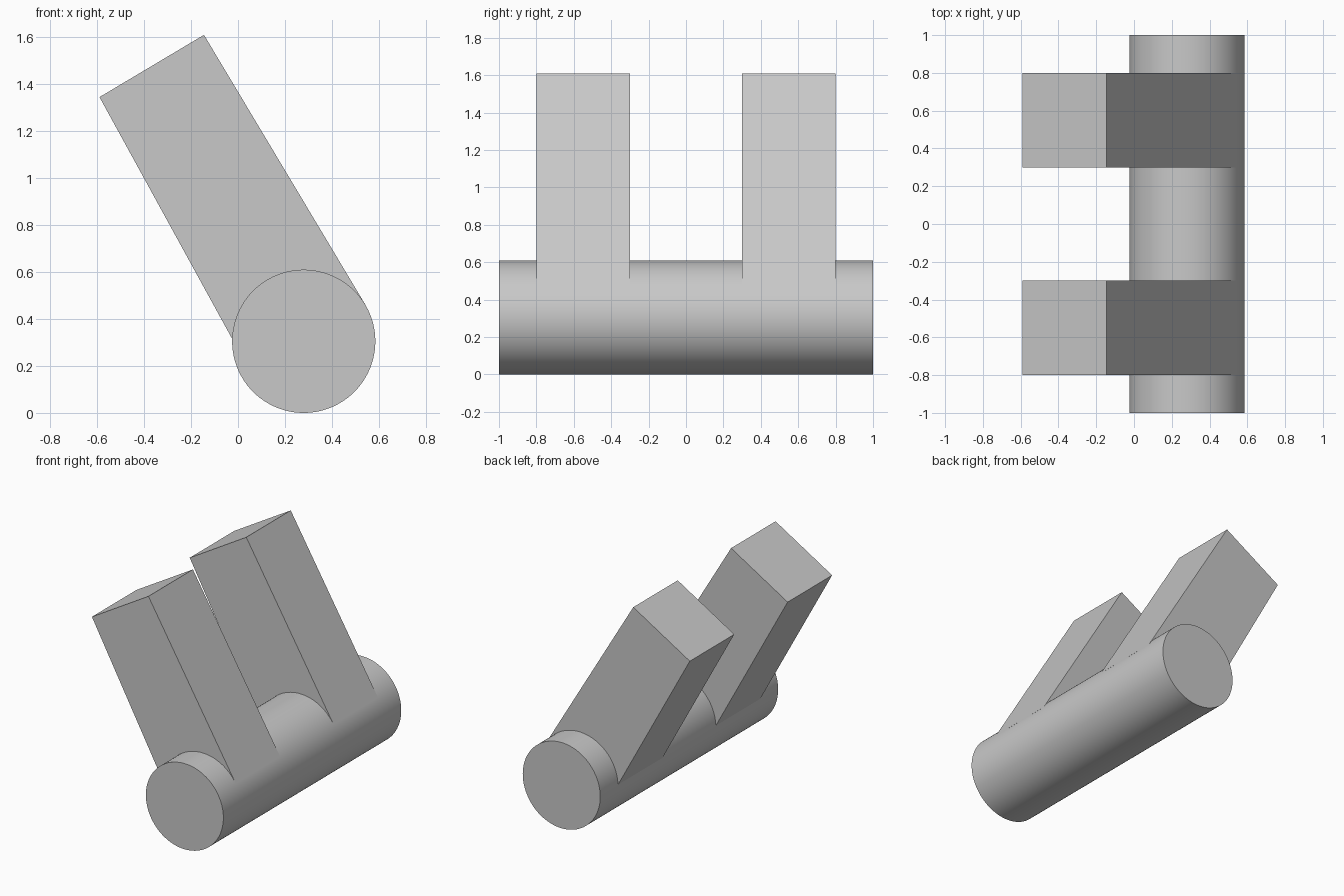
import bpy
import bmesh
import math
from mathutils import Matrix

cube = bpy.data.objects.get("Cube")
if cube:
    bpy.data.objects.remove(cube, do_unlink=True)

grey = bpy.data.materials.new("light_grey")
colour = (0.58, 0.58, 0.58, 1)
grey.use_nodes = True
grey.diffuse_color = colour
grey.node_tree.nodes["Principled BSDF"].inputs["Base Color"].default_value = colour

RADIUS, AXIS_X = 0.305, 0.28


def add_object(name, bm):
    bmesh.ops.recalc_face_normals(bm, faces=bm.faces)
    mesh = bpy.data.meshes.new(name)
    bm.to_mesh(mesh)
    bm.free()
    mesh.materials.append(grey)
    obj = bpy.data.objects.new(name, mesh)
    bpy.context.collection.objects.link(obj)
    return obj


# Round bar lying along y
bm = bmesh.new()
bmesh.ops.create_cone(bm, cap_ends=True, segments=96, radius1=RADIUS, radius2=RADIUS,
                      depth=2, matrix=Matrix.Translation((AXIS_X, 0, RADIUS))
                      @ Matrix.Rotation(math.pi / 2, 4, "X"))
bar = add_object("round_bar", bm)
bpy.ops.object.select_all(action="DESELECT")
bar.select_set(True)
bpy.context.view_layer.objects.active = bar
bpy.ops.object.shade_smooth_by_angle(angle=math.radians(30))

# Slanted prongs, tangent to the bar on one side
profile = [(-0.59, 1.345), (-0.145, 1.61), (0.541, 0.463), (AXIS_X, RADIUS), (-0.022, 0.31)]


def add_prong(name, y_start, y_end):
    bm = bmesh.new()
    face = bm.faces.new([bm.verts.new((x, y_start, z)) for x, z in profile])
    side = bmesh.ops.extrude_face_region(bm, geom=[face])
    verts = [v for v in side["geom"] if isinstance(v, bmesh.types.BMVert)]
    bmesh.ops.translate(bm, verts=verts, vec=(0, y_end - y_start, 0))
    # The extrusion may drop the starting cap, so close any open loop
    bmesh.ops.holes_fill(bm, edges=[e for e in bm.edges if e.is_boundary], sides=0)
    add_object(name, bm)


add_prong("front_prong", -0.8, -0.3)
add_prong("back_prong", 0.3, 0.8)
